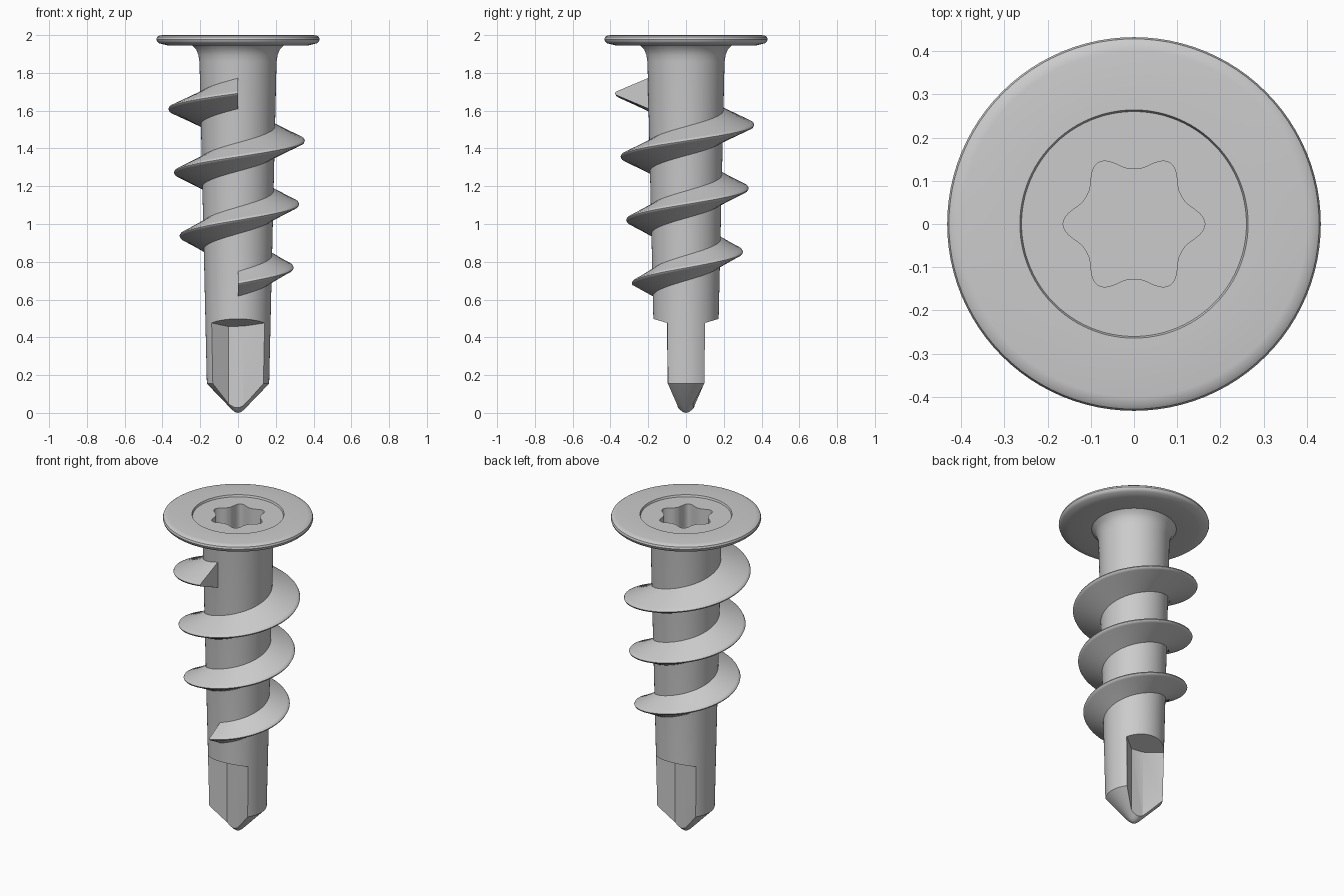
import bpy, bmesh
from math import sin, cos, pi, radians

if "Cube" in bpy.data.objects:
    bpy.data.objects.remove(bpy.data.objects["Cube"])


def make(name, verts, faces):
    """Mesh object with merged points and outward normals."""
    mesh = bpy.data.meshes.new(name)
    bm = bmesh.new()
    vs = [bm.verts.new(v) for v in verts]
    for f in faces:
        bm.faces.new([vs[i] for i in f])
    bmesh.ops.remove_doubles(bm, verts=bm.verts, dist=1e-5)
    bmesh.ops.recalc_face_normals(bm, faces=bm.faces)
    bm.to_mesh(mesh)
    bm.free()
    obj = bpy.data.objects.new(name, mesh)
    bpy.context.collection.objects.link(obj)
    return obj


def revolve(name, profile, steps=96):
    n = len(profile)
    verts = [(r * cos(2 * pi * i / steps), r * sin(2 * pi * i / steps), z)
             for i in range(steps) for r, z in profile]
    faces = []
    for i in range(steps):
        a, b = i * n, (i + 1) % steps * n
        for j in range(n - 1):
            quad = [a + j, b + j, b + j + 1, a + j + 1]
            if profile[j][0] == 0:
                quad = [a, b + 1, a + 1]
            elif profile[j + 1][0] == 0:
                quad = [a + j, b + j, a + j + 1]
            faces.append(quad)
    return make(name, verts, faces)


def prism(name, bottom, top):
    n = len(bottom)
    faces = [list(range(n))[::-1], list(range(n, 2 * n))]
    faces += [[i, (i + 1) % n, (i + 1) % n + n, i + n] for i in range(n)]
    return make(name, bottom + top, faces)


def cut(target, cutter):
    mod = target.modifiers.new("cut", 'BOOLEAN')
    mod.operation, mod.object, mod.solver = 'DIFFERENCE', cutter, 'EXACT'
    bpy.context.view_layer.objects.active = target
    bpy.ops.object.modifier_apply(modifier=mod.name)
    bpy.data.objects.remove(cutter)


def smooth(obj, angle):
    bpy.ops.object.select_all(action='DESELECT')
    obj.select_set(True)
    bpy.context.view_layer.objects.active = obj
    bpy.ops.object.shade_smooth_by_angle(angle=radians(angle))


# Shank with drill point, flared neck and wide flat head
body = revolve("shank_and_head", [
    (0, 0), (0.015, 0.004), (0.03, 0.015), (0.165, 0.155), (0.204, 1.86), (0.21, 1.895),
    (0.222, 1.925), (0.243, 1.945), (0.37, 1.945), (0.418, 1.957), (0.428, 1.966),
    (0.432, 1.978), (0.428, 1.99), (0.418, 1.997), (0.4, 2.0),
    (0.264, 2.0), (0.26, 1.988), (0, 1.988)])

# Six-lobed drive recess
star = []
for i in range(120):
    a = 2 * pi * i / 120
    r = 0.127 + 0.037 * ((1 + cos(6 * a)) / 2) ** 1.4
    star.append((r * cos(a), r * sin(a)))
cut(body, prism("drive_cutter", [(x, y, 1.65) for x, y in star],
                [(x, y, 2.1) for x, y in star]))

# Two opposite flutes at the drill point, with a sloping upper end
flute = [(-0.22, -0.159), (-0.22, -0.3), (0.22, -0.3), (0.22, -0.137),
         (0.137, -0.097), (0.03, -0.045), (-0.05, -0.037)]
for s in (1, -1):
    cut(body, prism("flute_cutter", [(s * x, s * y, -0.1) for x, y in flute],
                    [(s * x, s * y, 0.485 + 0.3 * (-y - 0.13)) for x, y in flute]))
smooth(body, 30)

# Tapered helical thread: three turns, falling from the front to the left
turns, per_turn = 3, 72
count = turns * per_turn
verts, faces = [], []
for i in range(count + 1):
    t = i / count
    a = -pi / 2 - 2 * pi * turns * t
    z = 1.692 - 1.008 * t
    root, crest, h = 0.195 - 0.022 * t, 0.376 - 0.089 * t, 0.083 - 0.015 * t
    for r, dz in [(root, -h), (crest - 0.015, -0.013), (crest - 0.004, -0.008), (crest, 0),
                  (crest - 0.004, 0.008), (crest - 0.015, 0.013), (root, h)]:
        verts.append((r * cos(a), r * sin(a), z + dz))
n = 7
for i in range(count):
    for j in range(n):
        k = (j + 1) % n
        faces.append([i * n + j, i * n + k, (i + 1) * n + k, (i + 1) * n + j])
faces += [list(range(n)), list(range(count * n, count * n + n))]
smooth(make("thread", verts, faces), 40)
